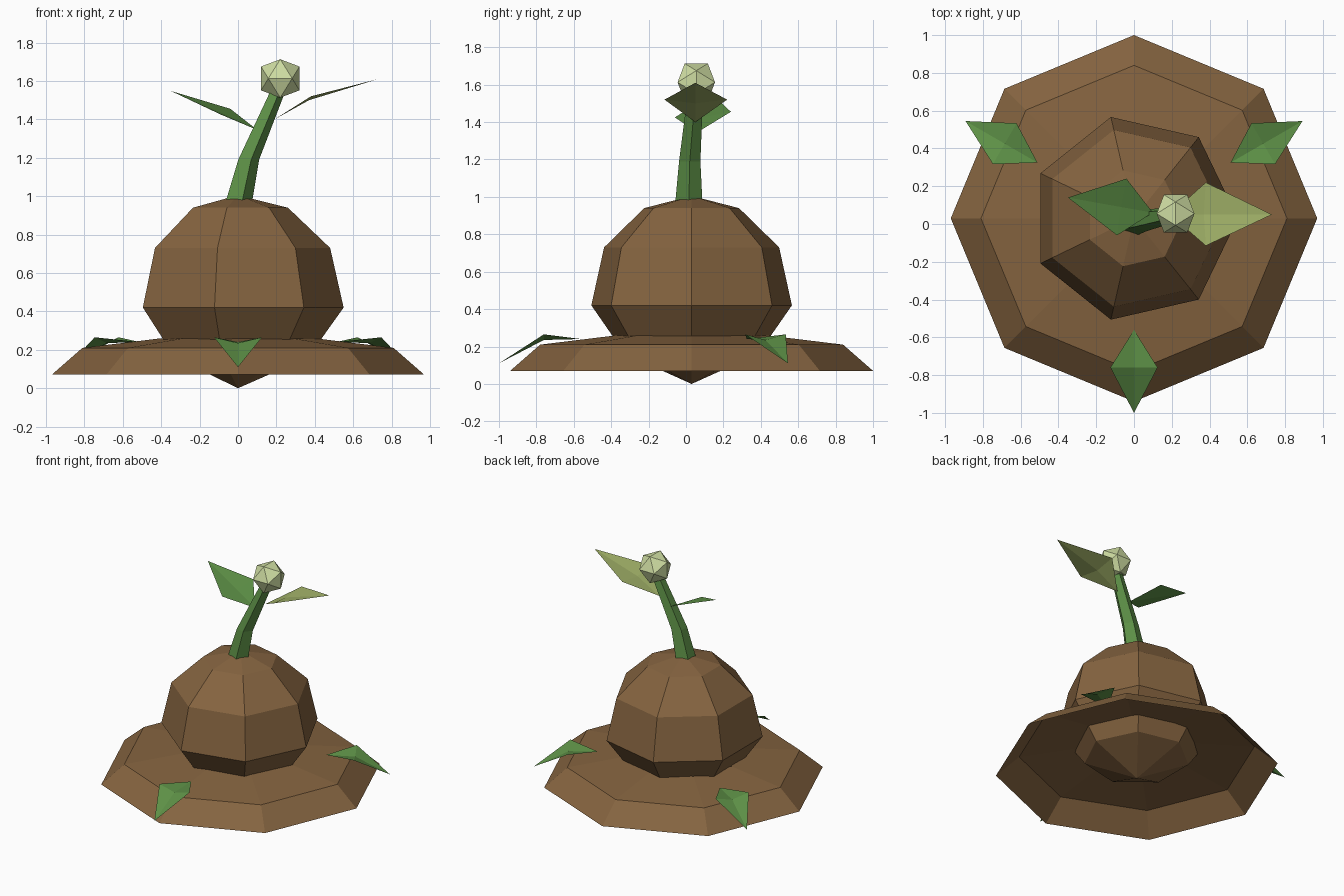
import bpy, bmesh, math
from mathutils import Matrix, Vector

cube = bpy.data.objects.get("Cube")
if cube:
    bpy.data.objects.remove(cube, do_unlink=True)


def material(name, rgb):
    mat = bpy.data.materials.new(name)
    mat.use_nodes = True
    mat.diffuse_color = (*rgb, 1)
    bsdf = mat.node_tree.nodes["Principled BSDF"]
    bsdf.inputs["Base Color"].default_value = (*rgb, 1)
    bsdf.inputs["Roughness"].default_value = 0.9
    return mat


BROWN = material("earth brown", (0.235, 0.127, 0.051))
GREEN = material("leaf green", (0.11, 0.28, 0.062))
LIME = material("young leaf", (0.36, 0.445, 0.14))
CREAM = material("pale bud", (0.62, 0.72, 0.36))


def finish(name, bm, mat):
    mesh = bpy.data.meshes.new(name)
    bm.to_mesh(mesh)
    bm.free()
    mesh.materials.append(mat)
    obj = bpy.data.objects.new(name, mesh)
    bpy.context.collection.objects.link(obj)
    return obj


def loft(name, rings, sides, mat):
    """Join level rings given as (x, y, z, radius), from bottom to top."""
    bm = bmesh.new()
    step = math.tau / sides
    loops = [[bm.verts.new((x + r * math.cos(i * step), y + r * math.sin(i * step), z))
              for i in range(sides)] for x, y, z, r in rings]
    for low, high in zip(loops, loops[1:]):
        for i in range(sides):
            j = (i + 1) % sides
            bm.faces.new((low[i], low[j], high[j], high[i]))
    bmesh.ops.remove_doubles(bm, verts=bm.verts, dist=1e-5)
    return finish(name, bm, mat)


def leaf(name, outline, centre, mat, matrix=Matrix()):
    """Four triangles folded around a centre: base, right, tip, left."""
    bm = bmesh.new()
    mid = bm.verts.new(centre)
    edge = [bm.verts.new(p) for p in outline]
    for i in range(4):
        bm.faces.new((mid, edge[i], edge[(i + 1) % 4]))
    bm.transform(matrix)
    return finish(name, bm, mat)


# Flared skirt and round body share an axis
AXIS_Y = 0.03
skirt = [(0.07, 0.97), (0.21, 0.81), (0.26, 0.40)]
loft("skirt", [(0, AXIS_Y, z, r) for z, r in skirt], 8, BROWN)
body = [(0, 0), (0.16, 0.365), (0.42, 0.55), (0.73, 0.48), (0.94, 0.26), (1.005, 0)]
loft("body", [(0, AXIS_Y, z, r) for z, r in body], 7, BROWN)

# Bent stem
loft("stem", [(-0.005, 0.015, 0.96, 0.077), (0.05, 0.02, 1.19, 0.06),
              (0.205, 0.05, 1.55, 0.043)], 5, GREEN)

# Twenty-sided bud
bm = bmesh.new()
a, t = 0.062, 0.1
for s in (-1, 1):
    for u in (-1, 1):
        for p in ((s * t, 0, u * a), (0, s * a, u * t), (s * a, u * t, 0)):
            bm.verts.new(Vector(p) + Vector((0.22, 0.055, 1.613)))
bmesh.ops.convex_hull(bm, input=bm.verts)
finish("bud", bm, CREAM)

# Stem leaves
leaf("stem_leaf_right", [(0.10, 0.06, 1.345), (-0.04, 0.24, 1.455),
                         (-0.35, 0.14, 1.548), (-0.09, -0.06, 1.425)],
     (-0.07, 0.09, 1.425), GREEN)
leaf("stem_leaf_left", [(0.19, 0.05, 1.40), (0.38, -0.115, 1.52),
                        (0.73, 0.05, 1.61), (0.38, 0.22, 1.52)],
     (0.37, 0.05, 1.50), LIME)

# Three leaves lying on the skirt
for name, angle in (("front", -90), ("back_left", 30), ("back_right", 150)):
    leaf("skirt_leaf_" + name, [(0.59, 0, 0.24), (0.79, -0.125, 0.265),
                                (1.03, 0, 0.11), (0.79, 0.125, 0.265)],
         (0.79, 0, 0.235), GREEN,
         Matrix.Translation((0, AXIS_Y, 0)) @ Matrix.Rotation(math.radians(angle), 4, "Z"))
